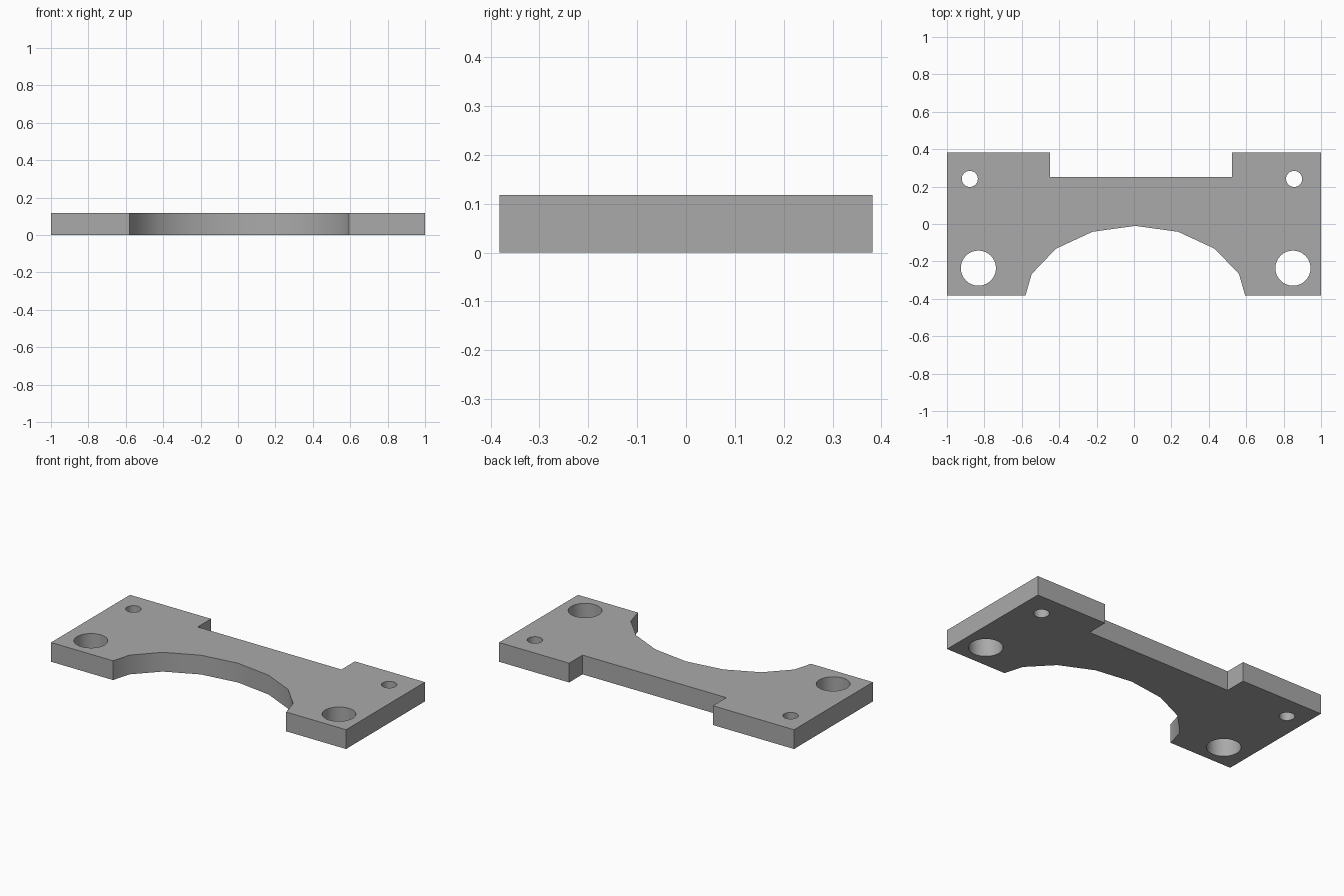
import bpy
import bmesh
import math

if "Cube" in bpy.data.objects:
    bpy.data.objects.remove(bpy.data.objects["Cube"], do_unlink=True)

THICK = 0.118
HALF_DEPTH = 0.382

grey = bpy.data.materials.new("plain grey")
grey.use_nodes = True
GREY = (0.4, 0.4, 0.4, 1)
grey.diffuse_color = GREY
grey.node_tree.nodes["Principled BSDF"].inputs["Base Color"].default_value = GREY


def prism(name, outline, bottom, top):
    """Solid made by raising a flat outline from bottom to top."""
    bm = bmesh.new()
    face = bm.faces.new([bm.verts.new((x, y, bottom)) for x, y in outline])
    raised = bmesh.ops.extrude_face_region(bm, geom=[face])["geom"]
    verts = [g for g in raised if isinstance(g, bmesh.types.BMVert)]
    bmesh.ops.translate(bm, verts=verts, vec=(0, 0, top - bottom))
    bmesh.ops.recalc_face_normals(bm, faces=bm.faces)
    mesh = bpy.data.meshes.new(name)
    bm.to_mesh(mesh)
    bm.free()
    mesh.materials.append(grey)
    obj = bpy.data.objects.new(name, mesh)
    bpy.context.collection.objects.link(obj)
    return obj


def ellipse(x, y, rx, ry, sides):
    steps = [math.tau * i / sides for i in range(sides)]
    return [(x + rx * math.cos(a), y + ry * math.sin(a)) for a in steps]


# Flat plate with a rectangular notch in the back edge
plate = prism("mounting_plate", [
    (-1, -HALF_DEPTH), (1, -HALF_DEPTH), (1, HALF_DEPTH), (0.525, HALF_DEPTH),
    (0.525, 0.252), (-0.45, 0.252), (-0.45, HALF_DEPTH), (-1, HALF_DEPTH),
], 0, THICK)

# Faceted arch in the front edge, large front holes, small back holes
cuts = {
    "arch_cutter": ellipse(0.007, -0.427, 0.6, 0.417, 16),
    "large_hole_right": ellipse(-0.832, -0.236, 0.094, 0.094, 32),
    "large_hole_left": ellipse(0.85, -0.236, 0.094, 0.094, 32),
    "small_hole_right": ellipse(-0.878, 0.241, 0.043, 0.043, 32),
    "small_hole_left": ellipse(0.856, 0.241, 0.043, 0.043, 32),
}
bpy.ops.object.select_all(action="DESELECT")
plate.select_set(True)
bpy.context.view_layer.objects.active = plate
for name, outline in cuts.items():
    cutter = prism(name, outline, -0.1, THICK + 0.1)
    cutter.hide_render = True
    cut = plate.modifiers.new(name, "BOOLEAN")
    cut.operation = "DIFFERENCE"
    cut.solver = "EXACT"
    cut.object = cutter
    bpy.ops.object.modifier_apply(modifier=cut.name)
    bpy.data.objects.remove(cutter, do_unlink=True)

# Smooth hole walls and arch, crisp plate edges
bpy.ops.object.shade_smooth_by_angle(angle=math.radians(30))
